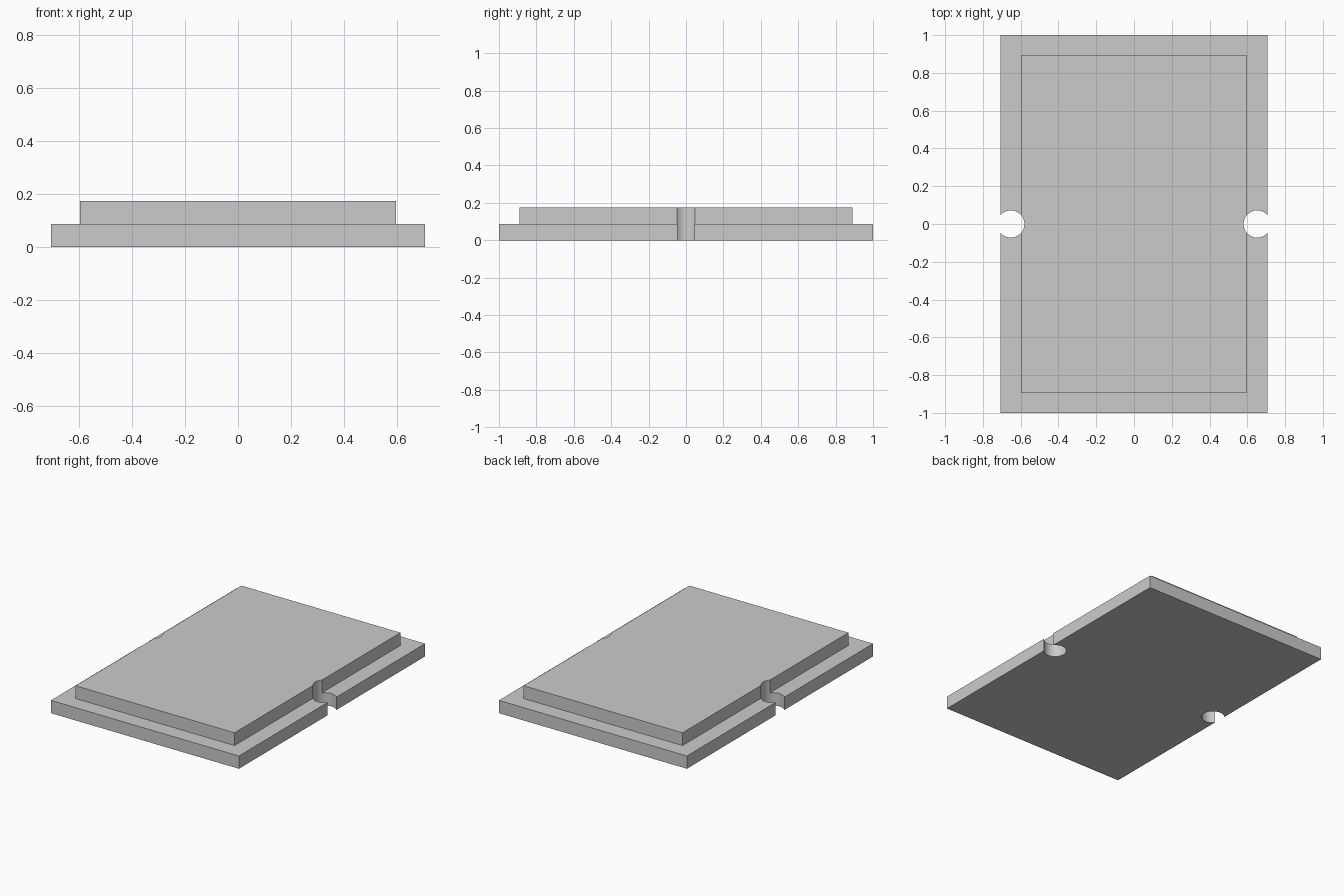
import bpy
import bmesh
from math import radians
from mathutils import Matrix, Vector

default_cube = bpy.data.objects.get("Cube")
if default_cube:
    bpy.data.objects.remove(default_cube, do_unlink=True)

HALF_X, HALF_Y = 0.707, 1.0
STEP = 0.087          # height of each tier
MARGIN = 0.109        # ledge width around the upper tier
NOTCH_X, NOTCH_R = 0.652, 0.072

grey = bpy.data.materials.new("light grey")
grey.use_nodes = True
colour = (0.6, 0.6, 0.6, 1)
grey.diffuse_color = colour
grey.node_tree.nodes["Principled BSDF"].inputs["Base Color"].default_value = colour


def add_object(name, bm):
    mesh = bpy.data.meshes.new(name)
    bm.to_mesh(mesh)
    bm.free()
    mesh.materials.append(grey)
    obj = bpy.data.objects.new(name, mesh)
    bpy.context.collection.objects.link(obj)
    return obj


# Base slab with the inset upper tier raised from its top face
bm = bmesh.new()
size = Matrix.Diagonal((2 * HALF_X, 2 * HALF_Y, STEP, 1))
bmesh.ops.create_cube(bm, size=1, matrix=Matrix.Translation((0, 0, STEP / 2)) @ size)
bm.normal_update()
top = max(bm.faces, key=lambda f: f.calc_center_median().z)
bmesh.ops.inset_individual(bm, faces=[top], thickness=MARGIN, use_even_offset=True)
raised = bmesh.ops.extrude_discrete_faces(bm, faces=[top])["faces"][0]
bmesh.ops.translate(bm, verts=raised.verts, vec=Vector((0, 0, STEP)))
bmesh.ops.recalc_face_normals(bm, faces=bm.faces)
plate = add_object("stepped_plate", bm)

# Round notches through both long sides
cutters = []
for side, x in (("right", -NOTCH_X), ("left", NOTCH_X)):
    bm = bmesh.new()
    bmesh.ops.create_cone(bm, cap_ends=True, segments=48, radius1=NOTCH_R,
                          radius2=NOTCH_R, depth=1,
                          matrix=Matrix.Translation((x, 0, STEP)))
    cutter = add_object(side + "_notch_cutter", bm)
    cutter.hide_render = True
    cutters.append(cutter)
    cut = plate.modifiers.new(side + "_notch", "BOOLEAN")
    cut.operation = "DIFFERENCE"
    cut.solver = "EXACT"
    cut.object = cutter

bpy.ops.object.select_all(action="DESELECT")
plate.select_set(True)
bpy.context.view_layer.objects.active = plate
for name in [m.name for m in plate.modifiers]:
    bpy.ops.object.modifier_apply(modifier=name)
for cutter in cutters:
    bpy.data.objects.remove(cutter, do_unlink=True)

# Smooth notch walls, sharp plate edges
bpy.ops.object.shade_smooth_by_angle(angle=radians(30))
